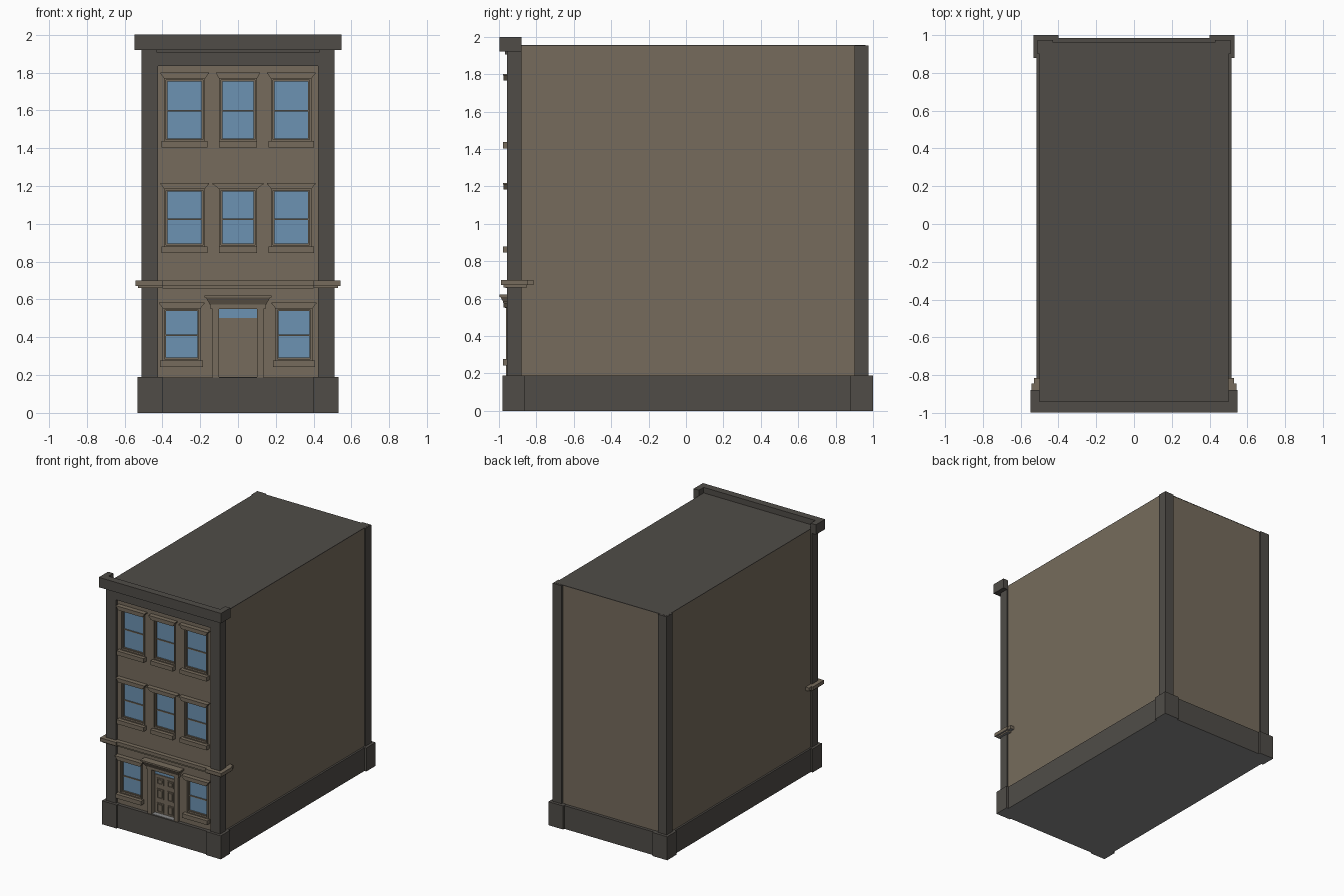
import bpy, bmesh

cube = bpy.data.objects.get("Cube")
if cube:
    bpy.data.objects.remove(cube, do_unlink=True)


def material(name, r, g, b):
    m = bpy.data.materials.new(name)
    m.use_nodes = True
    m.diffuse_color = (r, g, b, 1)
    m.node_tree.nodes["Principled BSDF"].inputs["Base Color"].default_value = (r, g, b, 1)
    return m


BROWN = material("brown stone", 0.182, 0.148, 0.107)
DARK = material("dark stone", 0.08, 0.073, 0.064)
GLASS = material("blue glass", 0.15, 0.29, 0.445)
GREY = material("plain grey", 0.25, 0.25, 0.25)

WALL = -0.94     # front wall plane
PANE = -0.918    # glass and door plane


def boxes(name, mat, *bounds, flare=0, lean=0, under=None):
    """Boxes given as (x0, x1, y0, y1, z0, z1); flare and lean shrink the lower front edge,
    under is a second material for the faces that point down."""
    bm = bmesh.new()
    for x0, x1, y0, y1, z0, z1 in bounds:
        for v in bmesh.ops.create_cube(bm, size=1)["verts"]:
            right, back, top = v.co.x > 0, v.co.y > 0, v.co.z > 0
            v.co = (x1 if right else x0, y1 if back else y0, z1 if top else z0)
            if not top:
                v.co.x += -flare if right else flare
                v.co.y += 0 if back else lean
    mesh = bpy.data.meshes.new(name)
    mesh.materials.append(mat)
    if under:
        mesh.materials.append(under)
        bm.normal_update()
        for f in bm.faces:
            f.material_index = int(f.normal.z < -0.9)
    bm.to_mesh(mesh)
    bm.free()
    obj = bpy.data.objects.new(name, mesh)
    bpy.context.collection.objects.link(obj)
    return obj


def ring(x0, x1, y0, y1, z0, z1, w):
    """Four bars around a rectangle in the front plane."""
    return [(x0, x0 + w, y0, y1, z0, z1), (x1 - w, x1, y0, y1, z0, z1),
            (x0 + w, x1 - w, y0, y1, z0, z0 + w), (x0 + w, x1 - w, y0, y1, z1 - w, z1)]


def both(x0, x1, *rest):
    """A box and its mirror image across x."""
    return [(x0, x1, *rest), (-x1, -x0, *rest)]


# Main body, roof and base
boxes("building_body", BROWN, (-0.5, 0.5, -0.9, 0.96, 0.1, 1.951))
boxes("roof", DARK, (-0.5, 0.5, WALL, 0.961, 1.95, 1.955))
boxes("base", DARK, (-0.515, 0.515, -0.968, 0.985, 0, 0.188), under=GREY)
boxes("base_corner_blocks", DARK,
      *both(0.4, 0.532, -0.98, -0.86, 0, 0.19), *both(0.4, 0.532, 0.88, 1.0, 0, 0.19), under=GREY)
boxes("corner_pilasters", DARK,
      *both(0.422, 0.51, -0.957, -0.88, 0.18, 1.954), *both(0.43, 0.51, 0.9, 0.975, 0.18, 1.954))

# Cornice with short side returns
boxes("frieze", DARK, (-0.425, 0.425, -0.956, -0.89, 1.835, 1.95))
boxes("cornice_bed_mould", DARK, (-0.43, 0.43, -0.968, -0.92, 1.905, 1.925))
boxes("cornice", DARK, (-0.547, 0.547, -0.998, WALL, 1.92, 2.0),
      *both(0.5, 0.547, WALL, -0.88, 1.92, 2.0))

# Belt course wrapping the front corners
boxes("belt_course", BROWN, (-0.4, 0.4, -0.975, -0.93, 0.672, 0.7),
      *both(0.4, 0.543, -0.99, -0.93, 0.672, 0.7), *both(0.5, 0.543, -0.93, -0.845, 0.672, 0.7),
      under=GREY)
boxes("belt_under_mould", BROWN, (-0.4, 0.4, -0.965, -0.93, 0.658, 0.672),
      *both(0.4, 0.53, -0.975, -0.93, 0.66, 0.672), *both(0.5, 0.53, -0.93, -0.85, 0.66, 0.672),
      under=GREY)
boxes("belt_end_stops", BROWN, *both(0.5, 0.53, -0.845, -0.815, 0.672, 0.7), under=GREY)

# Window layout: (bottom, top, rail height, columns, centre lintel overhang)
side_cols = [(-0.39, -0.175), (0.175, 0.388)]
centre = (-0.1, 0.1)
storeys = [
    ("first", 0.275, 0.555, 0.41, [(-0.398, -0.198), (0.198, 0.394)], 0.02),
    ("second", 0.878, 1.187, 1.025, side_cols + [centre], 0.032),
    ("third", 1.435, 1.77, 1.598, side_cols + [centre], 0.014),
]

# Front wall with window and door openings cut through
front_wall = boxes("front_wall", BROWN, (-0.425, 0.425, WALL, -0.885, 0.18, 1.85))
holes = [(x0, x1, -1.1, -0.8, z0, z1) for _, z0, z1, _, cols, _ in storeys for x0, x1 in cols]
cutter = boxes("opening_cutter", BROWN, *holes, (-0.1, 0.1, -1.1, -0.8, 0.188, 0.55))
cutter.hide_render = True
mod = front_wall.modifiers.new("openings", "BOOLEAN")
mod.operation = "DIFFERENCE"
mod.solver = "EXACT"
mod.object = cutter
bpy.context.view_layer.update()
evaluated = front_wall.evaluated_get(bpy.context.evaluated_depsgraph_get())
front_wall.data = bpy.data.meshes.new_from_object(evaluated)
front_wall.modifiers.clear()
bpy.data.objects.remove(cutter, do_unlink=True)

# Windows
for storey, z0, z1, rail, cols, centre_over in storeys:
    for i, (x0, x1) in enumerate(cols):
        tag = f"{storey}_floor_window_{i + 1}"
        is_centre = (x0, x1) == centre
        over = centre_over if is_centre else 0.018
        sill = 0.0 if is_centre else 0.014
        boxes(tag + "_glass", GLASS, (x0, x1, PANE, -0.89, z0, z1))
        boxes(tag + "_frame", BROWN, *ring(x0, x1, -0.948, -0.9, z0, z1, 0.01))
        boxes(tag + "_sash", BROWN,
              *ring(x0 + 0.009, x1 - 0.009, -0.93, -0.9, z0 + 0.009, z1 - 0.009, 0.008),
              (x0 + 0.015, x1 - 0.015, -0.926, -0.9, rail - 0.004, rail + 0.004))
        boxes(tag + "_sill", BROWN, (x0 - sill, x1 + sill, -0.978, -0.92, z0 - 0.032, z0 + 0.002))
        boxes(tag + "_lintel_mould", BROWN,
              (x0 - over, x1 + over, -0.975, -0.92, z1 - 0.003, z1 + 0.022), flare=over)
        boxes(tag + "_lintel_cap", BROWN,
              (x0 - over - 0.003, x1 + over + 0.003, -0.978, -0.92, z1 + 0.022, z1 + 0.03))

# Door with six raised panels, transom light and threshold
boxes("door", BROWN, (-0.1, 0.1, PANE, -0.89, 0.185, 0.5))
panels = []
for x0, x1 in [(-0.08, -0.02), (0.015, 0.07)]:
    for z0, z1 in [(0.2, 0.275), (0.31, 0.39), (0.425, 0.475)]:
        panels += ring(x0, x1, -0.924, -0.91, z0, z1, 0.007)
        panels.append((x0 + 0.013, x1 - 0.013, -0.922, -0.91, z0 + 0.013, z1 - 0.013))
boxes("door_panels", BROWN, *panels)
boxes("transom_glass", GLASS, (-0.1, 0.1, PANE, -0.89, 0.503, 0.55))
boxes("transom_bar", BROWN, (-0.1, 0.1, -0.924, -0.89, 0.497, 0.503))
boxes("door_threshold", GREY, (-0.1, 0.1, -0.958, -0.91, 0.186, 0.191))

# Door surround and flared hood
boxes("door_jambs", BROWN, *both(0.1, 0.136, -0.962, -0.92, 0.188, 0.555))
boxes("hood_frieze", BROWN, (-0.145, 0.145, -0.968, -0.92, 0.55, 0.572))
boxes("hood_mould", BROWN, (-0.17, 0.17, -0.993, -0.92, 0.572, 0.61), flare=0.022, lean=0.022)
boxes("hood_cap", BROWN, (-0.176, 0.176, -0.998, -0.92, 0.61, 0.622))
